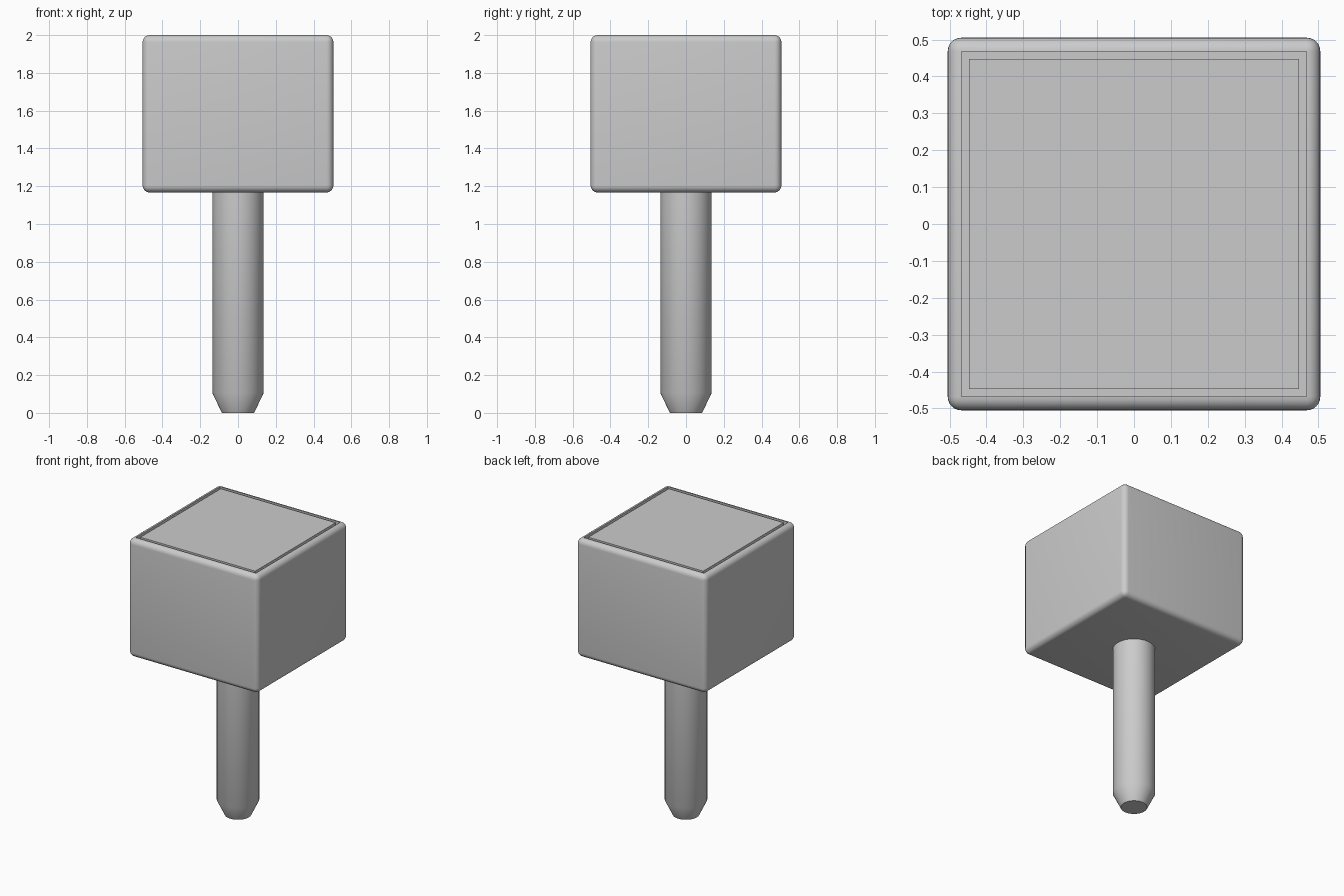
import bpy
import bmesh
from mathutils import Matrix, Vector

default = bpy.data.objects.get("Cube")
if default:
    bpy.data.objects.remove(default, do_unlink=True)

# Single grey material
grey = bpy.data.materials.new("plain_grey")
grey.use_nodes = True
colour = (0.6, 0.6, 0.6, 1)
grey.diffuse_color = colour
grey.node_tree.nodes["Principled BSDF"].inputs["Base Color"].default_value = colour


def add_object(name, bm):
    bmesh.ops.recalc_face_normals(bm, faces=bm.faces)
    mesh = bpy.data.meshes.new(name)
    bm.to_mesh(mesh)
    bm.free()
    mesh.materials.append(grey)
    obj = bpy.data.objects.new(name, mesh)
    bpy.context.collection.objects.link(obj)
    bpy.ops.object.select_all(action="DESELECT")
    obj.select_set(True)
    bpy.context.view_layer.objects.active = obj
    bpy.ops.object.shade_smooth_by_angle(angle=0.52)


def extrude_face(bm, face, dz):
    """Move a face along z with new side walls and return the moved face."""
    result = bmesh.ops.extrude_discrete_faces(bm, faces=[face])["faces"][0]
    bmesh.ops.translate(bm, verts=result.verts, vec=(0, 0, dz))
    return result


# Rounded block with a narrow groove around its top panel
WIDTH, BOTTOM, TOP = 1.01, 1.167, 2.0
ROUND, GROOVE_WIDTH, GROOVE_DEPTH = 0.037, 0.021, 0.025
bm = bmesh.new()
bmesh.ops.create_cube(bm, size=1, matrix=Matrix.Translation((0, 0, (TOP + BOTTOM) / 2))
                      @ Matrix.Diagonal((WIDTH, WIDTH, TOP - BOTTOM, 1)))
bmesh.ops.bevel(bm, geom=bm.edges[:], offset=ROUND, segments=6, profile=0.5,
                affect="EDGES")
panel = max(bm.faces, key=lambda f: f.calc_center_median().z + f.calc_area())
panel = extrude_face(bm, panel, -GROOVE_DEPTH)
bmesh.ops.inset_region(bm, faces=[panel], thickness=GROOVE_WIDTH, use_even_offset=True)
extrude_face(bm, panel, GROOVE_DEPTH)
add_object("block_head", bm)

# Round shaft with a tapered tip
bm = bmesh.new()
profile = [(0.085, 0), (0.136, 0.105), (0.136, BOTTOM + 0.005)]
verts = [bm.verts.new(Vector((r, 0, z))) for r, z in profile]
edges = [bm.edges.new(pair) for pair in zip(verts, verts[1:])]
bmesh.ops.spin(bm, geom=verts + edges, axis=(0, 0, 1), cent=(0, 0, 0),
               angle=6.2831853, steps=40)
bmesh.ops.remove_doubles(bm, verts=bm.verts, dist=0.0005)
bmesh.ops.holes_fill(bm, edges=[e for e in bm.edges if e.is_boundary], sides=0)
add_object("shaft", bm)
